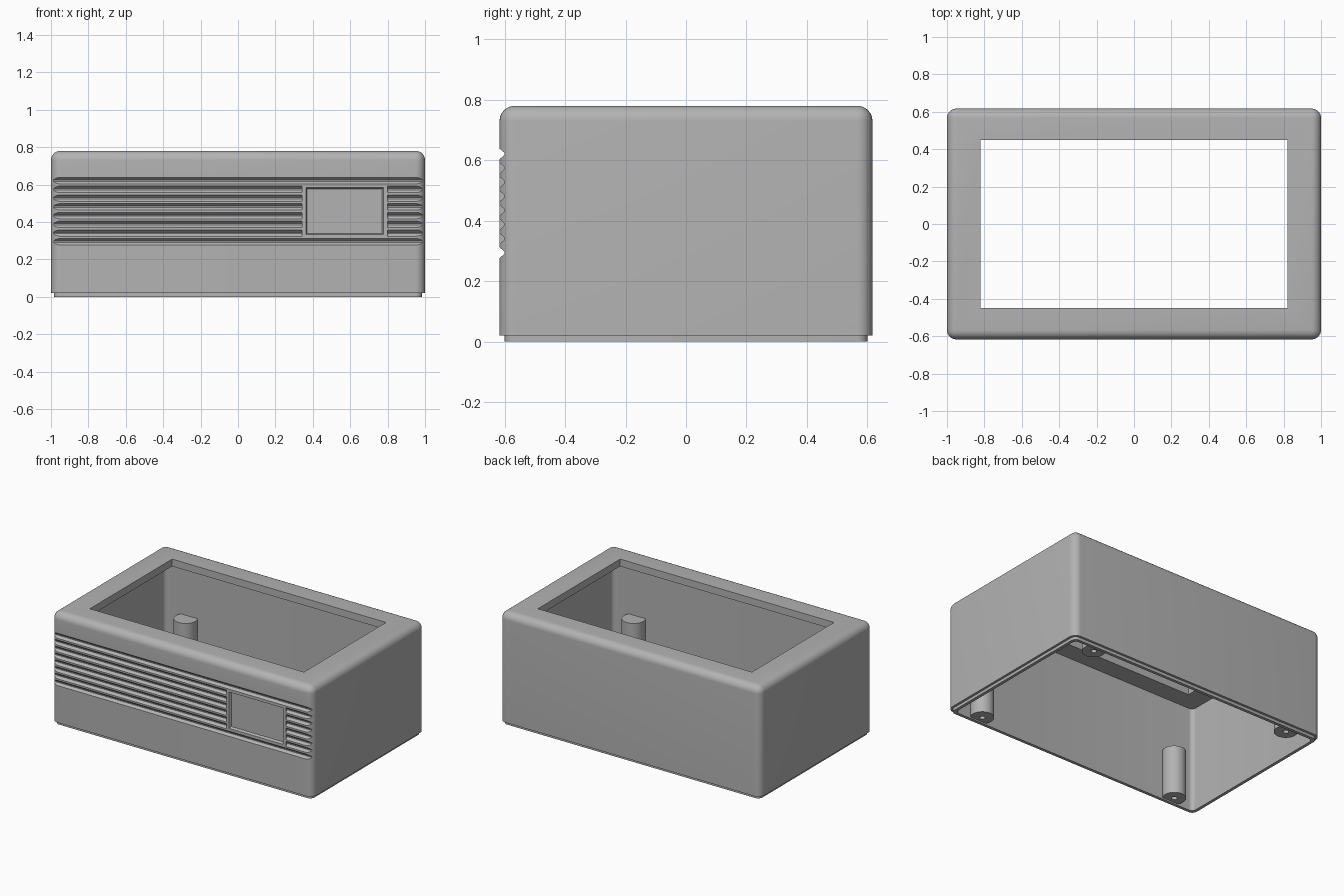
import bpy, bmesh, math
from mathutils import Vector, Matrix

if "Cube" in bpy.data.objects:
    bpy.data.objects.remove(bpy.data.objects["Cube"])

grey = bpy.data.materials.new("matte grey plastic")
grey.use_nodes = True
colour = (0.45, 0.45, 0.45, 1)
grey.diffuse_color = colour
grey.node_tree.nodes["Principled BSDF"].inputs["Base Color"].default_value = colour

HX, HY, TOP, WALL, RADIUS = 1.0, 0.617, 0.78, 0.037, 0.05
DEPTH = 0.016


def finish(name, bm):
    bmesh.ops.recalc_face_normals(bm, faces=bm.faces)
    mesh = bpy.data.meshes.new(name)
    bm.to_mesh(mesh)
    bm.free()
    obj = bpy.data.objects.new(name, mesh)
    bpy.context.collection.objects.link(obj)
    mesh.materials.append(grey)
    return obj


def rounded_box(name, hx, hy, z0, z1, radius=0, round_top=False):
    bm = bmesh.new()
    bmesh.ops.create_cube(bm, size=2)
    for v in bm.verts:
        v.co = (v.co.x * hx, v.co.y * hy, z1 if v.co.z > 0 else z0)
    if radius:
        def wanted(e):
            a, b = e.verts
            upright = abs(a.co.z - b.co.z) > 0.001
            return upright or (round_top and a.co.z == b.co.z == max(v.co.z for v in bm.verts))
        bmesh.ops.bevel(bm, geom=[e for e in bm.edges if wanted(e)], offset=radius,
                        segments=8, profile=0.5, affect='EDGES')
    return finish(name, bm)


def prism(name, points, direction):
    bm = bmesh.new()
    face = bm.faces.new([bm.verts.new(p) for p in points])
    new = bmesh.ops.extrude_face_region(bm, geom=[face])["geom"]
    bmesh.ops.translate(bm, vec=Vector(direction),
                        verts=[g for g in new if isinstance(g, bmesh.types.BMVert)])
    return finish(name, bm)


def boolean(target, tool, operation='DIFFERENCE'):
    mod = target.modifiers.new("cut", 'BOOLEAN')
    mod.object, mod.operation, mod.solver = tool, operation, 'EXACT'
    bpy.context.view_layer.objects.active = target
    bpy.ops.object.modifier_apply(modifier=mod.name)
    bpy.data.objects.remove(tool)


def smooth(obj, angle=30):
    bpy.ops.object.select_all(action='DESELECT')
    obj.select_set(True)
    bpy.context.view_layer.objects.active = obj
    bpy.ops.object.shade_smooth_by_angle(angle=math.radians(angle))


# Outer casing with a narrower locating lip underneath
casing = rounded_box("casing", HX, HY, 0.02, TOP, RADIUS, True)
boolean(casing, rounded_box("lip", HX - 0.016, HY - 0.016, 0, 0.1, 0.035), 'UNION')

# Hollow interior and display opening
boolean(casing, rounded_box("cavity", HX - WALL, HY - WALL, -0.1, TOP - 0.05, 0.03))
boolean(casing, rounded_box("opening", 0.82, 0.45, 0.5, 1))


# Horizontal front grooves, interrupted by the window except at top and bottom
def groove(x0, x1, z):
    half = 0.0175
    section = [(-0.05, half), (0, half), (DEPTH * 0.6, half * 0.55), (DEPTH, half * 0.2),
               (DEPTH, -half * 0.2), (DEPTH * 0.6, -half * 0.55), (0, -half), (-0.05, -half)]
    points = [(x0, -HY + d, z + h) for d, h in section]
    boolean(casing, prism("groove", points, (x1 - x0, 0, 0)))


for i in range(8):
    z = 0.294 + 0.0467 * i
    if i in (0, 7):
        groove(-1.1, 1.1, z)
    else:
        groove(-1.1, 0.342, z)
        groove(0.798, 1.1, z)

# Recessed window with sloping sides
bm = bmesh.new()
bmesh.ops.create_cube(bm, size=2)
for v in bm.verts:
    inner = v.co.y > 0
    grow = 0 if inner else 0.01
    v.co = (0.57 + v.co.x * (0.2 + grow), -HY + (DEPTH if inner else -0.005),
            0.4575 + v.co.z * (0.118 + grow))
boolean(casing, finish("window_recess", bm))
smooth(casing)

# Screw posts merging into the long walls
PX, PY, PR, FLAT = 0.78, 0.54, 0.075, 0.05
start = math.pi - math.asin(FLAT / PR)
sweep = math.pi + 2 * math.asin(FLAT / PR)
for sx, side in ((1, "left"), (-1, "right")):
    for sy, end in ((1, "back"), (-1, "front")):
        points = []
        for k in range(25):
            a = start + sweep * k / 24
            points.append((sx * (PX + PR * math.cos(a)), sy * (PY + PR * math.sin(a)), 0.01))
        post = prism(f"{end}_{side}_screw_post", points, (0, 0, 0.335))
        hole = bmesh.new()
        bmesh.ops.create_cone(hole, cap_ends=True, segments=20, radius1=0.018, radius2=0.018,
                              depth=0.4, matrix=Matrix.Translation((sx * PX, sy * PY, 0.05)))
        boolean(post, finish("screw_hole", hole))
        smooth(post)
